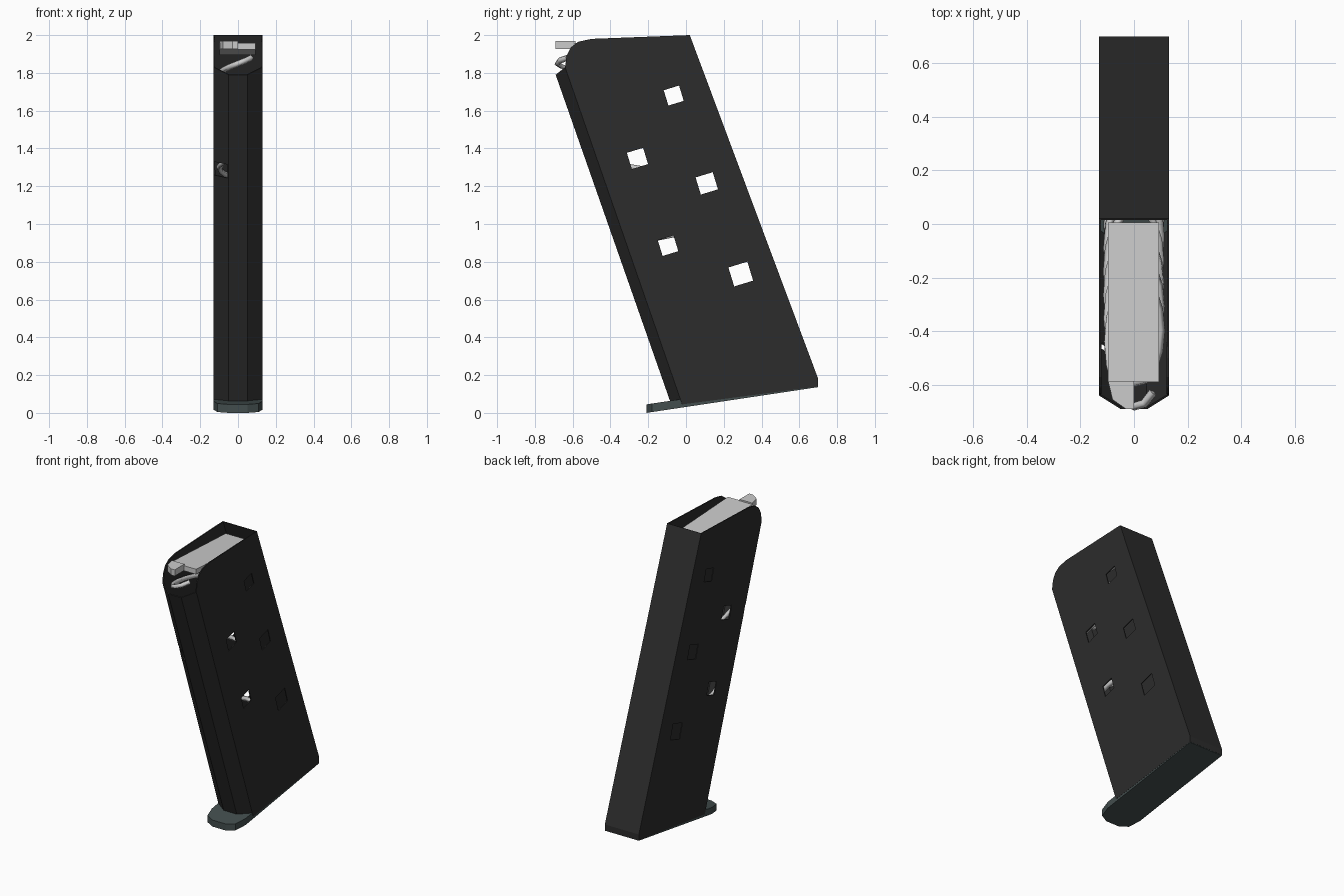
import bpy, bmesh
from math import sin, cos, pi, radians
from mathutils import Matrix

if "Cube" in bpy.data.objects:
    bpy.data.objects.remove(bpy.data.objects["Cube"])

def material(name, rgb):
    m = bpy.data.materials.new(name)
    m.diffuse_color = (*rgb, 1)
    m.use_nodes = True
    m.node_tree.nodes["Principled BSDF"].inputs["Base Color"].default_value = m.diffuse_color
    return m

def finish(name, bm, mat=None):
    me = bpy.data.meshes.new(name)
    bm.to_mesh(me)
    bm.free()
    ob = bpy.data.objects.new(name, me)
    bpy.context.collection.objects.link(ob)
    if mat:
        me.materials.append(mat)
    return ob

def slab(name, outline, bottom, thick, mat=None):
    """Plan outline (x, y) laid on a sloping bottom plane and thickened upward."""
    bm = bmesh.new()
    f = bm.faces.new([bm.verts.new((x, y, bottom(y))) for x, y in outline])
    r = bmesh.ops.extrude_face_region(bm, geom=[f])
    for v in r["geom"]:
        if isinstance(v, bmesh.types.BMVert):
            v.co.z += thick
    bmesh.ops.recalc_face_normals(bm, faces=bm.faces)
    return finish(name, bm, mat)

dark = material("dark_steel", (0.025, 0.025, 0.025))
plate_mat = material("plate_steel", (0.055, 0.075, 0.075))

# hollow casing: open sheet of side, front and back panels, then thickened
W, F = 0.13, 0.05
side = [(-0.02, 0.045), (0.70, 0.14), (0.70, 0.18), (0.02, 2.0), (-0.50, 1.98),
        (-0.57, 1.965), (-0.61, 1.935), (-0.632, 1.89), (-0.64, 1.83)]
front = [(-0.08, 0.05), (-0.69, 1.79)]
bm = bmesh.new()
R, L = [[bm.verts.new((s * W, y, z)) for y, z in side] for s in (1, -1)]
FR, FL = [[bm.verts.new((s * F, y, z)) for y, z in front] for s in (1, -1)]
bm.faces.new(R)
bm.faces.new(L[::-1])
for i in (1, 2):
    bm.faces.new((R[i], L[i], L[i + 1], R[i + 1]))
bm.faces.new((R[0], R[-1], FR[1], FR[0]))
bm.faces.new((FR[0], FR[1], FL[1], FL[0]))
bm.faces.new((FL[0], FL[1], L[-1], L[0]))
bmesh.ops.recalc_face_normals(bm, faces=bm.faces)
bm.faces.ensure_lookup_table()
if bm.faces[0].normal.x < 0:
    bmesh.ops.reverse_faces(bm, faces=bm.faces)
casing = finish("casing", bm, dark)
sol = casing.modifiers.new("wall", "SOLIDIFY")
sol.thickness, sol.offset = 0.008, -1

# cutters: sight holes through both walls and the catch notch in the left front edge
bm = bmesh.new()
def cut_box(center, size):
    m = (Matrix.Translation(center) @ Matrix.Rotation(radians(17), 4, 'X')
         @ Matrix.Diagonal((*size, 1)))
    bmesh.ops.create_cube(bm, size=1, matrix=m)
for y, z, s in [(-0.065, 1.68, 0.085), (-0.257, 1.347, 0.09), (0.11, 1.215, 0.095),
                (-0.095, 0.885, 0.087), (0.29, 0.735, 0.105)]:
    cut_box((0, y, z), (0.5, s, s))
cut_box((-0.155, -0.51, 1.278), (0.20, 0.12, 0.075))
cutter = finish("hole_cutter", bm)
cutter.hide_render = True
b = casing.modifiers.new("holes", "BOOLEAN")
b.object, b.operation, b.solver = cutter, 'DIFFERENCE', 'EXACT'
bpy.context.view_layer.objects.active = casing
for m in ("wall", "holes"):
    bpy.ops.object.modifier_apply(modifier=m)
bpy.data.objects.remove(cutter)

# base plate with rounded toe
half = [(0.05, -0.21), (0.108, -0.18), (0.129, -0.10), (0.129, 0.699)]
slab("base_plate", half + [(-x, y) for x, y in half[::-1]],
     lambda y: 0.15 * (y + 0.21), 0.045, plate_mat)

# follower plate, sinking towards the rear, with a tab at the left front
slab("follower", [(0.093, 0.005), (0.093, -0.59), (0.0, -0.59), (-0.097, -0.59), (-0.097, 0.005)],
     lambda y: 1.895 - 0.05 * y, 0.035)
slab("follower_tab", [(0.0, -0.585), (0.0, -0.69), (-0.03, -0.69), (-0.08, -0.655), (-0.097, -0.585)],
     lambda y: 1.926, 0.043)

# slanted oval coil spring
turns, per = 7, 16
cu = bpy.data.curves.new("spring", 'CURVE')
cu.dimensions = '3D'
cu.bevel_depth, cu.bevel_resolution, cu.use_fill_caps = 0.016, 0, True
sp = cu.splines.new('POLY')
n = turns * per
sp.points.add(n)
for i, p in enumerate(sp.points):
    a = 2 * pi * i / per + pi / 4
    z = 1.88 - 1.72 * i / n
    yc = -0.69 + (1.79 - z) * 0.3547 + 0.25
    p.co = (0.1 * cos(a), yc - 0.22 * sin(a), z, 1)
bpy.context.collection.objects.link(bpy.data.objects.new("spring", cu))
